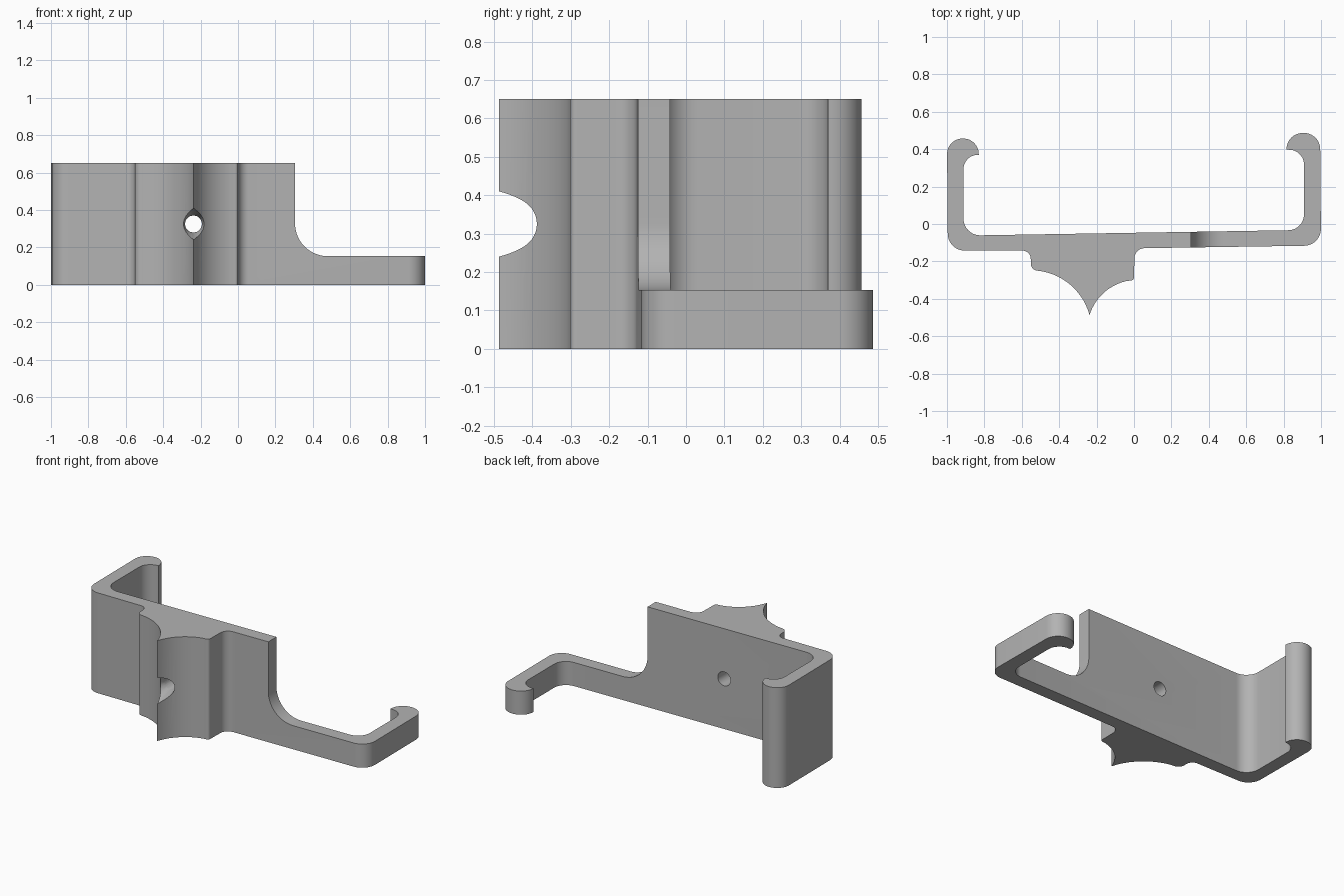
import bpy, bmesh, math
from mathutils import Vector, Matrix

if "Cube" in bpy.data.objects:
    bpy.data.objects.remove(bpy.data.objects["Cube"], do_unlink=True)

HEIGHT, ARM_HEIGHT = 0.65, 0.153
HOLE = Vector((-0.238, 0, 0.325))

grey = bpy.data.materials.new("plain grey")
grey.use_nodes = True
grey.diffuse_color = (0.45, 0.45, 0.45, 1)
grey.node_tree.nodes["Principled BSDF"].inputs["Base Color"].default_value = (0.45, 0.45, 0.45, 1)


def rounded(corners, steps=12):
    """Outline from (x, y, radius) corners, each corner rounded by its radius."""
    pts = []
    n = len(corners)
    for i, (x, y, r) in enumerate(corners):
        p = Vector((x, y))
        if r == 0:
            pts.append(p)
            continue
        a = (Vector(corners[i - 1][:2]) - p).normalized()
        b = (Vector(corners[(i + 1) % n][:2]) - p).normalized()
        half = a.angle(b) / 2
        centre = p + (a + b).normalized() * (r / math.sin(half))
        start = p + a * (r / math.tan(half)) - centre
        # the arc turns the same way as the outline does at this corner
        turn = math.copysign(math.pi - 2 * half, b.x * a.y - b.y * a.x)
        for k in range(steps + 1):
            t = turn * k / steps
            c, s = math.cos(t), math.sin(t)
            pts.append(centre + Vector((start.x * c - start.y * s, start.x * s + start.y * c)))
    return pts


def bowed(p, q, sag, steps=14):
    """Circular arc from p to q, bowed to the left by sag, as sharp corners."""
    p, q = Vector(p), Vector(q)
    chord = q - p
    along = chord.normalized()
    normal = Vector((-along.y, along.x))
    r = (chord.length ** 2 / 4 + sag ** 2) / (2 * sag)
    centre = (p + q) / 2 + normal * (sag - r)
    half = math.asin(chord.length / 2 / r)
    out = []
    for k in range(steps + 1):
        t = -half + 2 * half * k / steps
        c = centre + along * (r * math.sin(t)) + normal * (r * math.cos(t))
        out.append((c.x, c.y, 0))
    return out


def make(name, bm):
    mesh = bpy.data.meshes.new(name)
    bm.to_mesh(mesh)
    bm.free()
    mesh.materials.append(grey)
    obj = bpy.data.objects.new(name, mesh)
    bpy.context.scene.collection.objects.link(obj)
    return obj


def prism(name, outline, place, depth):
    """Closed solid from a counter-clockwise outline pushed along depth."""
    bm = bmesh.new()
    near = [bm.verts.new(place(p)) for p in outline]
    far = [bm.verts.new(v.co + Vector(depth)) for v in near]
    bm.faces.new(near[::-1])
    bm.faces.new(far)
    for i in range(len(near)):
        bm.faces.new((near[i - 1], near[i], far[i], far[i - 1]))
    return make(name, bm)


def cone_y(name, y0, r0, y1, r1):
    """Round cutter running along y through the hole centre."""
    bm = bmesh.new()
    bmesh.ops.create_cone(bm, cap_ends=True, segments=48, radius1=r0, radius2=r1, depth=y1 - y0)
    lay = Matrix.Rotation(-math.pi / 2, 4, "X")
    move = Matrix.Translation(HOLE + Vector((0, (y0 + y1) / 2, 0)))
    bmesh.ops.transform(bm, matrix=move @ lay, verts=bm.verts)
    return make(name, bm)


def cut(obj, cutter):
    """Subtract the cutter, keeping the first solver's result that adds the cut faces."""
    cutter.hide_render = True
    mod = obj.modifiers.new("cut", "BOOLEAN")
    mod.operation = "DIFFERENCE"
    mod.object = cutter
    for solver in ("EXACT", "MANIFOLD"):
        mod.solver = solver
        bpy.context.view_layer.update()
        graph = bpy.context.evaluated_depsgraph_get()
        mesh = bpy.data.meshes.new_from_object(obj.evaluated_get(graph))
        if len(mesh.polygons) > len(obj.data.polygons):
            obj.modifiers.remove(mod)
            obj.data = mesh
            break
    else:
        obj.modifiers.remove(mod)
    bpy.data.objects.remove(cutter, do_unlink=True)


# Bracket: back plate, two hooked arms and the pointed front ridge in one profile
tip = (HOLE.x, -0.487)
corners = [(-0.995, -0.142, 0.09), (-0.552, -0.142, 0.045), (-0.552, -0.25, 0.04)]
corners += bowed((-0.51, -0.25), tip, 0.055)
corners += bowed(tip, (-0.04, -0.305), 0.036)[1:]
corners += [(0.0, -0.3, 0.018), (0.003, -0.13, 0.055), (1.0, -0.115, 0.09),
            (0.995, 0.487, 0.088), (0.815, 0.487, 0.088), (0.815, 0.397, 0), (0.909, 0.397, 0.08),
            (0.909, -0.032, 0.085), (-0.912, -0.062, 0.09),
            (-0.912, 0.37, 0.078), (-0.83, 0.37, 0), (-0.83, 0.457, 0.083), (-1.0, 0.457, 0.083)]
bracket = prism("bracket", rounded(corners), lambda p: (p.x, p.y, 0), (0, 0, HEIGHT))

# Space above the low arm, screw hole and tapered countersink
arm_space = rounded([(0.305, ARM_HEIGHT, 0.175), (1.2, ARM_HEIGHT, 0), (1.2, 0.8, 0), (0.305, 0.8, 0)], 20)
cut(bracket, prism("arm_cutter", arm_space, lambda p: (p.x, 0.7, p.y), (0, -1.4, 0)))
cut(bracket, cone_y("hole_cutter", -0.7, 0.045, 0.2, 0.045))
cut(bracket, cone_y("countersink_cutter", -0.53, 0.098, -0.333, 0.04))

# One colour, smooth curves with sharp edges kept
bracket.data.materials.clear()
bracket.data.materials.append(grey)
for poly in bracket.data.polygons:
    poly.material_index = 0
bpy.ops.object.select_all(action="DESELECT")
bracket.select_set(True)
bpy.context.view_layer.objects.active = bracket
bpy.ops.object.shade_smooth_by_angle(angle=math.radians(30))
